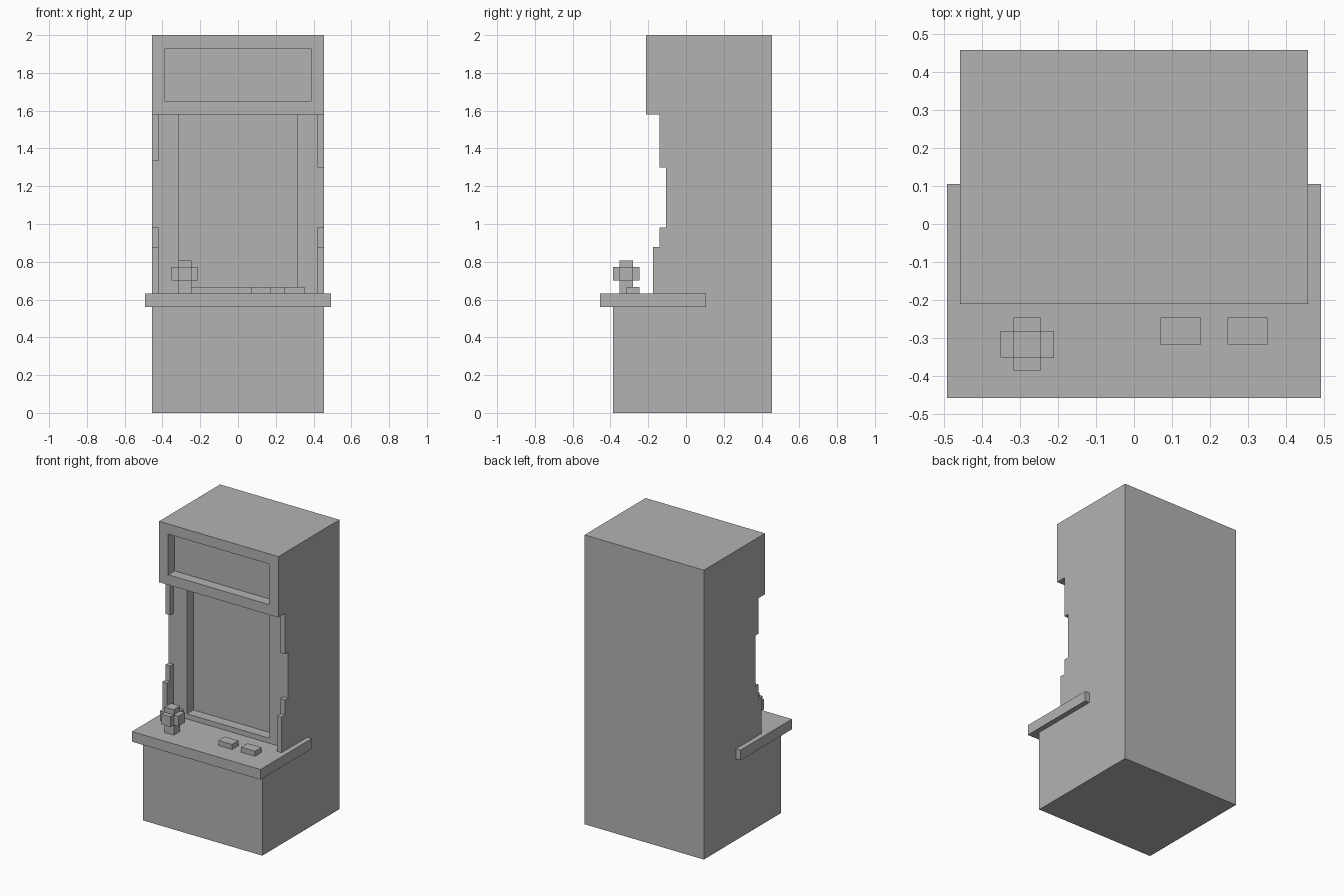
import bpy
import bmesh

U = 2 / 57  # one block of the model's grid

cube = bpy.data.objects.get("Cube")
if cube:
    bpy.data.objects.remove(cube, do_unlink=True)

grey = bpy.data.materials.new("plain grey")
grey.use_nodes = True
colour = (0.45, 0.45, 0.45, 1)
grey.diffuse_color = colour
grey.node_tree.nodes["Principled BSDF"].inputs["Base Color"].default_value = colour


def side_profile(name, points, x0, x1):
    """Extrude a (y, z) outline from x0 to x1, in blocks."""
    bm = bmesh.new()
    face = bm.faces.new([bm.verts.new((x0 * U, y * U, z * U)) for y, z in points])
    new = bmesh.ops.extrude_face_region(bm, geom=[face])["geom"]
    verts = [v for v in new if isinstance(v, bmesh.types.BMVert)]
    bmesh.ops.translate(bm, verts=verts, vec=((x1 - x0) * U, 0, 0))
    bmesh.ops.recalc_face_normals(bm, faces=bm.faces)
    mesh = bpy.data.meshes.new(name)
    bm.to_mesh(mesh)
    bm.free()
    mesh.materials.append(grey)
    obj = bpy.data.objects.new(name, mesh)
    bpy.context.collection.objects.link(obj)
    return obj


def box(name, x, y, z):
    return side_profile(name, [(y[0], z[0]), (y[1], z[0]), (y[1], z[1]), (y[0], z[1])], *x)


def cut(target, cutter):
    cutter.hide_render = True
    mod = target.modifiers.new("recess", "BOOLEAN")
    mod.operation = "DIFFERENCE"
    mod.solver = "EXACT"
    mod.object = cutter
    bpy.context.view_layer.objects.active = target
    bpy.ops.object.modifier_apply(modifier=mod.name)
    bpy.data.objects.remove(cutter, do_unlink=True)


# Cabinet with overhanging sign box, recessed sign and recessed screen
cabinet = side_profile("cabinet", [(-11, 0), (13, 0), (13, 57), (-6, 57),
                                   (-6, 45), (-3, 45), (-3, 17), (-11, 17)], -13, 13)
cut(cabinet, box("sign_cutter", (-11, 11), (-8, -4), (47, 55)))
cut(cabinet, box("screen_cutter", (-9, 9), (-5, -1), (19, 45)))

# Control shelf wrapping the front
box("control_shelf", (-14, 14), (-13, 3), (16, 18))

# Stepped edge trims beside the screen
for side, x, upper in (("right", (-13, -12), 38), ("left", (12, 13), 37)):
    side_profile(side + "_lower_trim", [(-3, 18), (-3, 28), (-4, 28),
                                        (-4, 25), (-5, 25), (-5, 18)], *x)
    box(side + "_upper_trim", x, (-4, -3), (upper, 45))

# Joystick: post with a cross-shaped knob
box("joystick_post", (-9, -7), (-10, -8), (18, 23))
box("joystick_knob_front", (-9, -7), (-11, -10), (20, 22))
box("joystick_knob_back", (-9, -7), (-8, -7), (20, 22))
box("joystick_knob_right", (-10, -9), (-10, -8), (20, 22))
box("joystick_knob_left", (-7, -6), (-10, -8), (20, 22))

# Two push buttons
for name, x in (("inner_button", 2), ("outer_button", 7)):
    box(name, (x, x + 3), (-9, -7), (18, 19))
